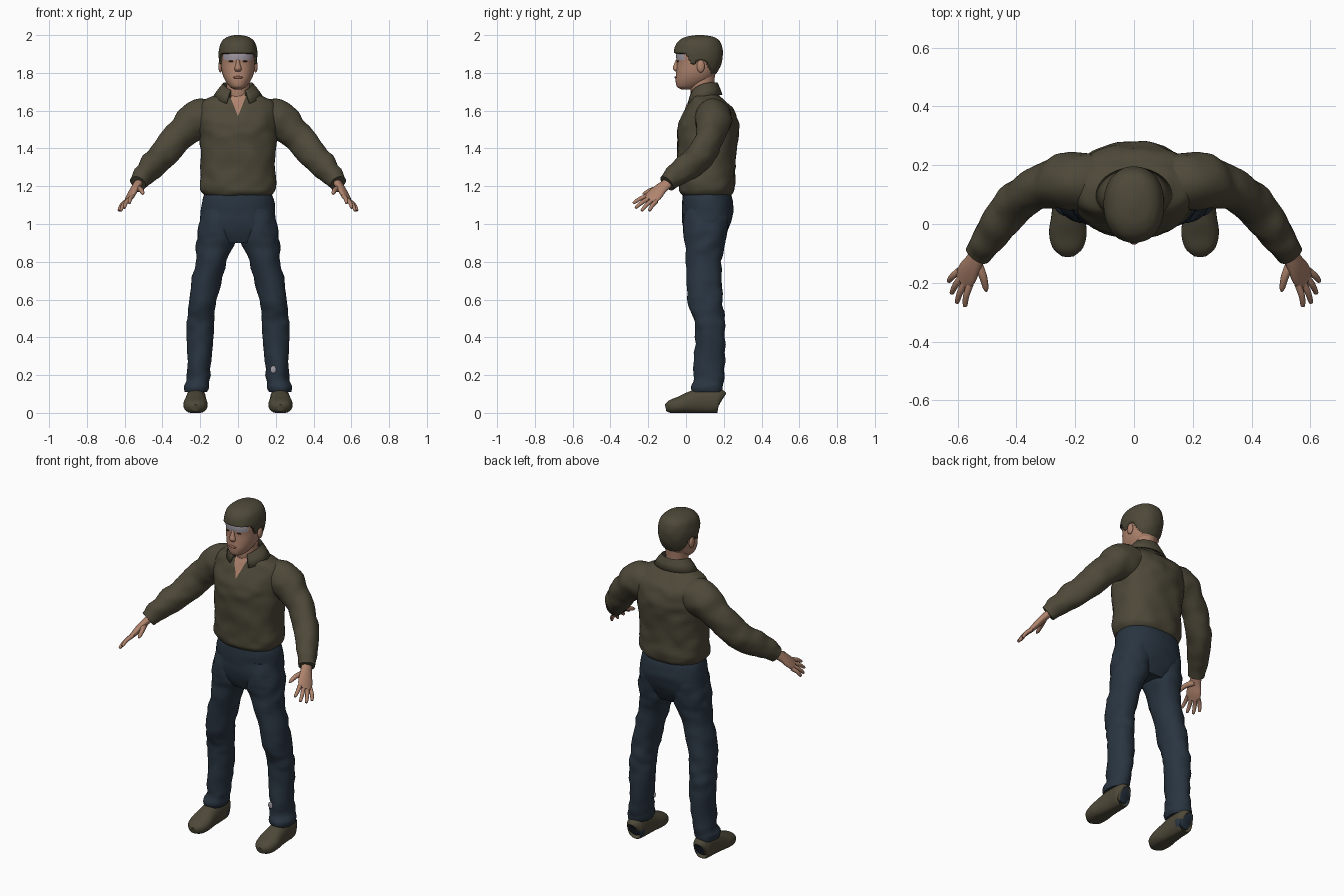
import bpy, bmesh, math
from mathutils import Vector, noise

cube = bpy.data.objects.get("Cube")
if cube:
    bpy.data.objects.remove(cube)


def material(name, rgb):
    m = bpy.data.materials.new(name)
    m.use_nodes = True
    m.diffuse_color = (*rgb, 1)
    m.node_tree.nodes["Principled BSDF"].inputs["Base Color"].default_value = (*rgb, 1)
    return m


OLIVE = material("olive brown", (0.075, 0.065, 0.04))
NAVY = material("dark navy", (0.022, 0.035, 0.052))
SKIN = material("skin", (0.43, 0.23, 0.155))
LIP = material("lip", (0.3, 0.12, 0.09))
GREY = material("pale grey", (0.36, 0.33, 0.38))
DARK = material("eye dark", (0.04, 0.025, 0.02))
parts = []


def finish(name, bm, mats, mirror=False):
    bmesh.ops.recalc_face_normals(bm, faces=bm.faces)
    me = bpy.data.meshes.new(name)
    bm.to_mesh(me)
    bm.free()
    for m in mats:
        me.materials.append(m)
    ob = bpy.data.objects.new(name, me)
    bpy.context.scene.collection.objects.link(ob)
    if mirror:
        ob.modifiers.new("Mirror", "MIRROR").use_mirror_merge = False
    parts.append(ob)
    return ob


def smooth_rows(rows, steps):
    """Catmull-Rom interpolation of (x, y, z, radius a, radius b) rows."""
    rows = [Vector(r) for r in rows]
    ext = [rows[0]] + rows + [rows[-1]]
    out = []
    for i in range(len(rows) - 1):
        a, b, c, d = ext[i:i + 4]
        for k in range(steps):
            t = k / steps
            out.append(0.5 * (2 * b + (c - a) * t + (2 * a - 5 * b + 4 * c - d) * t * t
                              + (3 * b - a - 3 * c + d) * t ** 3))
    return out + [rows[-1]]


def loft(rows, up=None, seg=32, steps=5, power=2.0, folds=0.0):
    """Skin rings along rows; flat rings, or rings across the path if up is given."""
    bm = bmesh.new()
    rings = smooth_rows(rows, steps)
    centres = [Vector(r[:3]) for r in rings]
    last = len(rings) - 1
    loops = []
    for i, r in enumerate(rings):
        u, v = Vector((1, 0, 0)), Vector((0, 1, 0))
        if up:
            t = centres[min(i + 1, last)] - centres[max(i - 1, 0)]
            u = t.cross(Vector(up)).normalized()
            v = u.cross(t).normalized()
        loop = []
        for k in range(seg):
            a = math.tau * k / seg
            c, s = math.cos(a), math.sin(a)
            d = (u * math.copysign(abs(c) ** (2 / power), c) * r[3]
                 + v * math.copysign(abs(s) ** (2 / power), s) * r[4])
            p = centres[i] + d
            if folds:
                q = Vector((p.x * 13, p.y * 13, p.z * 19))
                p += d.normalized() * folds * noise.noise(q)
            p.z = max(p.z, 0)
            loop.append(bm.verts.new(p))
        loops.append(loop)
    for lo, hi in zip(loops, loops[1:]):
        for k in range(seg):
            n = (k + 1) % seg
            bm.faces.new((lo[k], lo[n], hi[n], hi[k]))
    bm.faces.new(loops[0])
    bm.faces.new(loops[-1])
    return bm


def paint(bm, index, rule):
    for f in bm.faces:
        if rule(f.calc_center_median()):
            f.material_index = index


def ellipsoid(name, centre, size, mat, mirror=False):
    bm = bmesh.new()
    bmesh.ops.create_uvsphere(bm, u_segments=16, v_segments=10, radius=1)
    bmesh.ops.scale(bm, vec=size, verts=bm.verts)
    bmesh.ops.translate(bm, vec=centre, verts=bm.verts)
    finish(name, bm, [mat], mirror)


# Shirt body, with an open neck cut as a clean V
bm = loft([(0, .11, 1.145, .165, .12), (0, .11, 1.165, .19, .14), (0, .11, 1.2, .203, .148),
           (0, .11, 1.3, .198, .15), (0, .115, 1.45, .203, .16), (0, .12, 1.53, .212, .157),
           (0, .125, 1.6, .213, .132), (0, .113, 1.65, .185, .097),
           (0, .105, 1.68, .125, .072), (0, .1, 1.71, .075, .06)],
          seg=56, power=2.3, folds=.01)
for slope in (.4, -.4):
    bmesh.ops.bisect_plane(bm, geom=bm.verts[:] + bm.edges[:] + bm.faces[:],
                           plane_co=(0, 0, 1.57), plane_no=(1, 0, slope))
paint(bm, 1, lambda c: c.y < .09 and abs(c.x) < (c.z - 1.57) * .4)
finish("shirt_body", bm, [OLIVE, SKIN])

# Sleeves
bm = loft([(.08, .13, 1.56, .09, .09), (.2, .145, 1.555, .1, .105), (.3, .13, 1.48, .075, .085),
           (.395, .08, 1.365, .07, .08), (.475, -.02, 1.285, .06, .068),
           (.53, -.1, 1.215, .046, .046)], up=(0, 0, 1), steps=7, folds=.01)
finish("sleeves", bm, [OLIVE], True)

# Collar band folded outwards, open at the front
bm = bmesh.new()
strips = []
for i in range(33):
    a = math.radians(28 + 304 * i / 32)
    s, c = math.sin(a), math.cos(a)
    f = ((1 + c) / 2) ** 3
    strips.append([bm.verts.new(p) for p in (
        (s * .072, .095 - c * .068, 1.69 - .05 * f),
        (s * .08, .095 - c * .072, 1.75 - .05 * f),
        (s * .105, .095 - c * .085, 1.72 - .05 * f),
        (s * .13, .095 - c * .098, 1.685 - .055 * f))])
for p, q in zip(strips, strips[1:]):
    for k in range(3):
        bm.faces.new((p[k], p[k + 1], q[k + 1], q[k]))
collar = finish("collar", bm, [OLIVE])
thick = collar.modifiers.new("Solidify", "SOLIDIFY")
thick.thickness = .008

# Trousers: hips and legs
bm = loft([(0, .11, 1.18, .17, .122), (0, .112, 1.13, .188, .133), (0, .115, 1.06, .198, .135),
           (0, .105, .98, .2, .122), (0, .1, .9, .15, .085)], seg=40, power=2.3, folds=.005)
finish("trouser_hips", bm, [NAVY])
bm = loft([(.1, .11, 1.08, .09, .12), (.11, .103, .96, .105, .118), (.118, .1, .9, .102, .108),
           (.143, .095, .8, .084, .096), (.187, .102, .6, .073, .09), (.197, .12, .5, .073, .081),
           (.202, .13, .4, .073, .077), (.21, .12, .2, .062, .08), (.225, .11, .14, .067, .08),
           (.227, .11, .11, .062, .075)], folds=.012)
finish("trouser_legs", bm, [NAVY], True)
ellipsoid("trouser_patch", (.187, .043, .23), (.016, .005, .02), GREY)

# Shoes
bm = loft([(.222, .186, .06, .028, .045), (.222, .17, .065, .05, .066), (.222, .1, .065, .052, .07),
           (.224, .03, .055, .057, .06), (.225, -.03, .042, .064, .046), (.225, -.08, .032, .052, .036),
           (.225, -.108, .026, .022, .018)], up=(0, 0, 1), power=2.3)
paint(bm, 1, lambda c: c.y > .14 and .02 < c.z < .06 and c.x < .24)
finish("shoes", bm, [OLIVE, NAVY], True)

# Hands: palm, four fingers and thumb
PALM_UP = (.75, -.17, .65)
bm = loft([(.515, -.075, 1.232, .028, .022), (.545, -.13, 1.19, .035, .02),
           (.565, -.165, 1.155, .044, .018), (.583, -.195, 1.126, .04, .012)],
          up=PALM_UP, seg=20)
finish("palms", bm, [SKIN], True)
spread = Vector((.55, .71, -.45))
knuckle = Vector((.576, -.182, 1.134))
fingers = {"index": (-.033, (.575, -.28, 1.11)), "middle": (-.011, (.603, -.268, 1.085)),
           "ring": (.011, (.621, -.236, 1.07)), "little": (.033, (.631, -.195, 1.07))}
for name, (offset, tip) in fingers.items():
    base, tip = knuckle + spread * offset, Vector(tip)
    mid = base.lerp(tip, .5) + Vector(PALM_UP) * .006
    near = mid.lerp(tip, .9)
    bm = loft([(*base, .012, .012), (*mid, .011, .011), (*near, .008, .008), (*tip, .003, .003)],
              up=PALM_UP, seg=12, steps=4)
    finish(name + "_fingers", bm, [SKIN], True)
bm = loft([(.538, -.125, 1.188, .018, .018), (.515, -.175, 1.182, .014, .014),
           (.505, -.215, 1.165, .01, .01), (.502, -.23, 1.158, .003, .003)],
          up=PALM_UP, seg=12, steps=4)
finish("thumbs", bm, [SKIN], True)

# Neck and head
bm = loft([(0, .1, 1.6, .06, .06), (0, .085, 1.7, .06, .062), (0, .09, 1.8, .062, .065)])
finish("neck", bm, [SKIN])
HEAD = [(0, .005, 1.713, .02, .03), (0, .012, 1.727, .043, .06), (0, .037, 1.76, .068, .092),
        (0, .054, 1.8, .084, .106), (0, .065, 1.85, .091, .114), (0, .066, 1.9, .093, .118),
        (0, .068, 1.95, .082, .105), (0, .072, 1.978, .056, .073), (0, .072, 1.99, .015, .02)]
bm = loft(HEAD, seg=48, steps=8, power=2.2)
paint(bm, 1, lambda c: 1.868 < c.z < 1.897 and c.y < .01 and abs(c.x) < .078)
finish("head", bm, [SKIN, GREY])

# Hair shell, sinking into the head below the hairline
LINE = [(-.2, 1.91), (0, 1.897), (.03, 1.84), (.055, 1.845), (.07, 1.87),
        (.1, 1.86), (.13, 1.79), (.3, 1.765)]


def hairline(y):
    for (y0, z0), (y1, z1) in zip(LINE, LINE[1:]):
        if y <= y1:
            return z0 + (z1 - z0) * (y - y0) / (y1 - y0)
    return LINE[-1][1]


bm = loft([(x, y, z + .01, a, b) for x, y, z, a, b in HEAD], seg=64, steps=12, power=2.2)
for v in bm.verts:
    blend = min(max((v.co.z - hairline(v.co.y)) / .012 + .5, 0), 1)
    lump = .02 * noise.noise(v.co * 22)
    k = .8 + (.3 + lump) * blend
    v.co.x *= k
    v.co.y = .067 + (v.co.y - .067) * k
finish("hair", bm, [OLIVE])

# Face features
bm = loft([(0, -.044, 1.872, .008, .008), (0, -.05, 1.845, .012, .014), (0, -.053, 1.822, .019, .017),
           (0, -.048, 1.808, .013, .01)], seg=16)
finish("nose", bm, [SKIN])
ellipsoid("lips", (0, -.053, 1.776), (.026, .008, .007), LIP)
ellipsoid("eyes", (.036, -.043, 1.861), (.014, .005, .004), DARK, True)
ellipsoid("ears", (.093, .078, 1.835), (.011, .021, .033), SKIN, True)

# Smooth shading with sharp rims kept
bpy.ops.object.select_all(action='DESELECT')
for ob in parts:
    ob.select_set(True)
bpy.context.view_layer.objects.active = parts[0]
bpy.ops.object.shade_smooth_by_angle(angle=math.radians(50))
